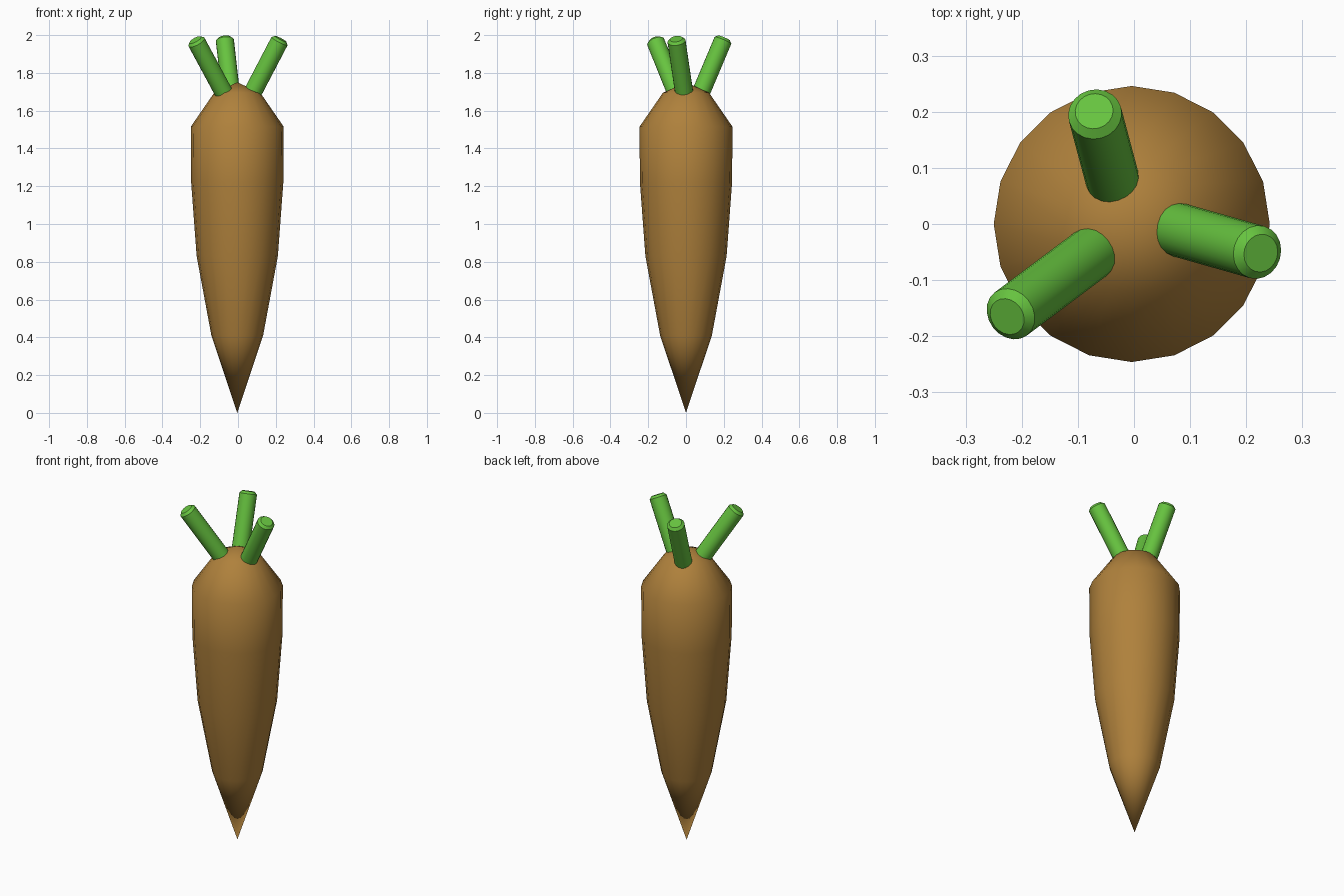
import bpy, bmesh, math
from mathutils import Vector

if "Cube" in bpy.data.objects:
    bpy.data.objects.remove(bpy.data.objects["Cube"])


def material(name, color):
    m = bpy.data.materials.new(name)
    m.diffuse_color = color
    m.use_nodes = True
    m.node_tree.nodes["Principled BSDF"].inputs["Base Color"].default_value = m.diffuse_color
    return m


def lathe(name, profile, sides, mat):
    """Spin (radius, height) points around z; zero radius gives a pole."""
    bm = bmesh.new()
    rings = []
    for r, z in profile:
        n = sides if r > 0 else 1
        rings.append([bm.verts.new((r * math.cos(2 * math.pi * i / sides),
                                    r * math.sin(2 * math.pi * i / sides), z))
                      for i in range(n)])
    for a, b in zip(rings, rings[1:]):
        for i in range(sides):
            j = (i + 1) % sides
            quad = [a[i % len(a)], a[j % len(a)], b[j % len(b)], b[i % len(b)]]
            bm.faces.new(list(dict.fromkeys(quad)))
    # Flat caps on open ends
    if len(rings[0]) > 1:
        bm.faces.new(rings[0][::-1])
    if len(rings[-1]) > 1:
        bm.faces.new(rings[-1])
    bmesh.ops.recalc_face_normals(bm, faces=bm.faces)
    for f in bm.faces:
        f.smooth = True
    mesh = bpy.data.meshes.new(name)
    bm.to_mesh(mesh)
    bm.free()
    mesh.materials.append(mat)
    obj = bpy.data.objects.new(name, mesh)
    bpy.context.collection.objects.link(obj)
    return obj


brown = material("root_brown", (0.43, 0.22, 0.045, 1))
green = material("stem_green", (0.135, 0.55, 0.05, 1))

# Tapered root with a pointed tip and angular shoulder
root = lathe("root", [(0, 0), (0.137, 0.41), (0.215, 0.83), (0.244, 1.22),
                      (0.246, 1.515), (0.122, 1.695), (0, 1.75)], 20, brown)
root.location.x = -0.004

# Three cut stems with chamfered ends, splayed outward
stems = [((0.085, -0.012, 1.71), (0.226, -0.052, 1.98)),
         ((-0.04, 0.085, 1.71), (-0.071, 0.201, 1.985)),
         ((-0.083, -0.058, 1.71), (-0.226, -0.165, 1.975))]
for k, (base, tip) in enumerate(stems, 1):
    base, tip = Vector(base), Vector(tip)
    axis = (tip - base).normalized()
    start = base - axis * 0.03
    length = (tip - start).length
    stem = lathe(f"stem_{k}", [(0.048, 0), (0.048, length - 0.014),
                               (0.034, length)], 20, green)
    stem.location = start
    stem.rotation_euler = axis.to_track_quat('Z', 'Y').to_euler()
    bpy.ops.object.select_all(action='DESELECT')
    stem.select_set(True)
    bpy.context.view_layer.objects.active = stem
    bpy.ops.object.shade_smooth_by_angle(angle=math.radians(30))
